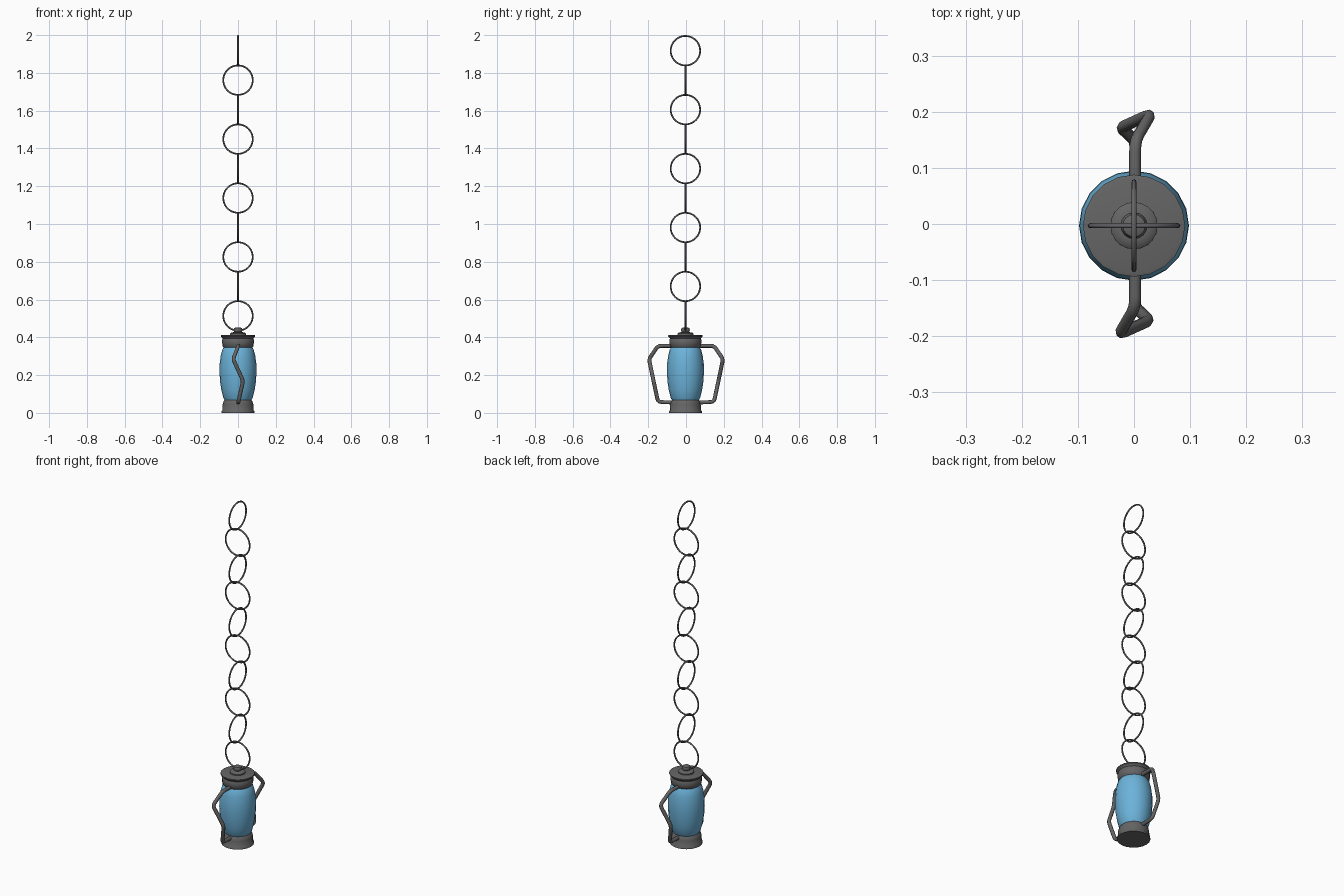
import bpy, bmesh, math
from mathutils import Vector

if "Cube" in bpy.data.objects:
    bpy.data.objects.remove(bpy.data.objects["Cube"])

CY = -0.003  # lantern axis, slightly off centre


def finish(ob, angle=40):
    bpy.ops.object.select_all(action='DESELECT')
    ob.select_set(True)
    bpy.context.view_layer.objects.active = ob
    bpy.ops.object.shade_smooth_by_angle(angle=math.radians(angle))
    return ob


def material(name, col):
    m = bpy.data.materials.new(name)
    m.diffuse_color = col
    m.use_nodes = True
    m.node_tree.nodes["Principled BSDF"].inputs["Base Color"].default_value = m.diffuse_color
    return m


def lathe(name, profile, sides=20, mat=None):
    """Revolve (radius, height) points around the lantern axis and cap the ends."""
    bm = bmesh.new()
    rings = [[bm.verts.new((r * math.cos(math.tau * i / sides),
                            r * math.sin(math.tau * i / sides) + CY, z))
              for i in range(sides)] for r, z in profile]
    for a, b in zip(rings, rings[1:]):
        for i in range(sides):
            j = (i + 1) % sides
            bm.faces.new((a[i], a[j], b[j], b[i]))
    bm.faces.new(rings[0][::-1])
    bm.faces.new(rings[-1])
    me = bpy.data.meshes.new(name)
    bm.to_mesh(me)
    bm.free()
    ob = bpy.data.objects.new(name, me)
    bpy.context.collection.objects.link(ob)
    if mat:
        me.materials.append(mat)
    return finish(ob)


def tube(name, pts, radius, mat):
    cu = bpy.data.curves.new(name, 'CURVE')
    cu.dimensions = '3D'
    cu.bevel_depth = radius
    cu.bevel_resolution = 2
    cu.use_fill_caps = True
    sp = cu.splines.new('POLY')
    sp.points.add(len(pts) - 1)
    for p, co in zip(sp.points, pts):
        p.co = (*co, 1)
    tmp = bpy.data.objects.new(name + "_curve", cu)
    me = bpy.data.meshes.new_from_object(tmp)
    bpy.data.objects.remove(tmp)
    ob = bpy.data.objects.new(name, me)
    bpy.context.collection.objects.link(ob)
    me.materials.clear()
    me.materials.append(mat)
    return finish(ob, 50)


def rounded(pts, cut=0.018, steps=3):
    """Replace every inner corner by a short quadratic bend."""
    pts = [Vector(p) for p in pts]
    out = [pts[0]]
    for a, b, c in zip(pts, pts[1:], pts[2:]):
        p = b + (a - b).normalized() * cut
        q = b + (c - b).normalized() * cut
        for k in range(steps + 1):
            t = k / steps
            out.append(p * (1 - t) ** 2 + b * 2 * t * (1 - t) + q * t * t)
    return out + [pts[-1]]


metal = material("dark_metal", (0.13, 0.13, 0.13, 1))
blue = material("blue_glass", (0.15, 0.45, 0.70, 1))

# Base, glass and cap
lathe("base", [(.087, 0), (.087, .008), (.082, .014), (.081, .045),
               (.077, .06), (.068, .072)], mat=metal)
lathe("glass", [(.068, .062), (.078, .08), (.088, .12), (.095, .165),
                (.098, .215), (.097, .26), (.091, .305), (.083, .335),
                (.073, .35)], mat=blue)
lathe("cap", [(.072, .343), (.081, .352), (.084, .37), (.084, .388),
              (.081, .394), (.091, .405), (.091, .411), (.084, .413)], mat=metal)

# Stepped lid and knob
lathe("lid_step", [(.042, .41), (.042, .42), (.036, .425), (.025, .427)], mat=metal)
lathe("knob", [(.016, .424), (.022, .432), (.024, .44), (.020, .449), (.010, .453)],
      sides=16, mat=metal)

# Bent side handles, the second turned half a circle
path = rounded([(0, .07, .355), (0, .148, .355), (.028, .196, .285),
                (-.025, .172, .17), (.0, .148, .058), (0, .07, .055)])
for name, s in (("back_handle", 1), ("front_handle", -1)):
    tube(name, [(s * p.x + .002, s * p.y, p.z) for p in path], .0105, metal)

# Chain of ten round links, alternating direction
for i in range(10):
    rot = (math.pi / 2, 0, 0) if i % 2 == 0 else (0, math.pi / 2, 0)
    bpy.ops.mesh.primitive_torus_add(major_radius=.078, minor_radius=.0045,
                                     major_segments=40, minor_segments=8,
                                     location=(0, CY, .5135 + i * .156), rotation=rot)
    link = bpy.context.object
    link.name = f"chain_link_{i + 1}"
    link.data.materials.append(metal)
    finish(link, 60)
